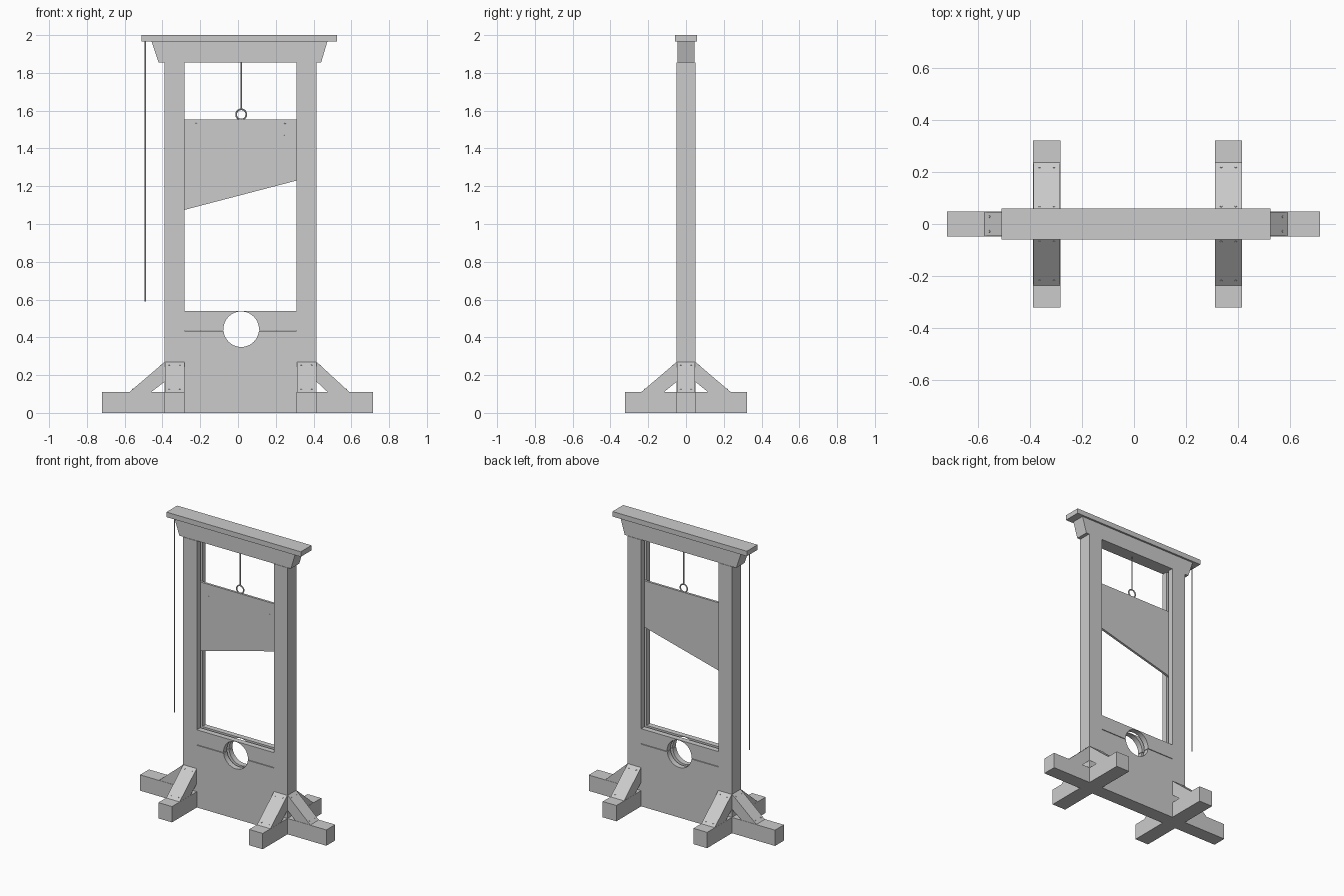
import bpy, bmesh, math
from mathutils import Vector, Matrix

if "Cube" in bpy.data.objects:
    bpy.data.objects.remove(bpy.data.objects["Cube"])


def finish(name, bm):
    bmesh.ops.recalc_face_normals(bm, faces=bm.faces[:])
    me = bpy.data.meshes.new(name)
    bm.to_mesh(me)
    bm.free()
    ob = bpy.data.objects.new(name, me)
    bpy.context.collection.objects.link(ob)
    return ob


def prism(name, pts, axis, lo, hi):
    """Extrude a 2D outline along an axis."""
    place = {'x': lambda a, b, t: (t, a, b),
             'y': lambda a, b, t: (a, t, b),
             'z': lambda a, b, t: (a, b, t)}[axis]
    bm = bmesh.new()
    face = bm.faces.new([bm.verts.new(place(a, b, lo)) for a, b in pts])
    ext = bmesh.ops.extrude_face_region(bm, geom=[face])
    move = Vector(place(0, 0, hi - lo))
    bmesh.ops.translate(bm, vec=move, verts=[v for v in ext['geom'] if isinstance(v, bmesh.types.BMVert)])
    return finish(name, bm)


def box(name, x0, x1, y0, y1, z0, z1):
    return prism(name, [(x0, y0), (x1, y0), (x1, y1), (x0, y1)], 'z', z0, z1)


def smooth(ob):
    bpy.ops.object.select_all(action='DESELECT')
    ob.select_set(True)
    bpy.context.view_layer.objects.active = ob
    bpy.ops.object.shade_smooth_by_angle(angle=math.radians(35))


def rope(name, x, z0, z1, r=0.004):
    smooth(prism(name, [(x + r * math.cos(k * math.pi / 6), r * math.sin(k * math.pi / 6))
                        for k in range(12)], 'z', z0, z1))


def cut(ob, cutter):
    mod = ob.modifiers.new("cut", 'BOOLEAN')
    mod.operation = 'DIFFERENCE'
    mod.solver = 'EXACT'
    mod.object = cutter
    cutter.hide_render = True
    cutter.hide_viewport = True


CX = 0.014                  # centre of the frame
IN, OUT = 0.297, 0.402      # inner and outer post faces
D = 0.049                   # half depth of the timbers
BASE = 0.11
nails = []                  # (position, normal)

# base beam and top
box("base_beam", -0.72, 0.715, -D, D, 0, BASE)
prism("top_beam", [(-0.42, 1.855), (0.44, 1.855), (0.473, 1.965), (-0.457, 1.965)], 'y', -0.046, 0.046)
box("top_cap", -0.51, 0.525, -0.059, 0.059, 1.965, 2.0)

for s, side, foot in ((-1, "left", -0.575), (1, "right", 0.59)):
    xi, xo = CX + s * IN, CX + s * OUT
    g = xi + s * 0.02
    mid = (xi + xo) / 2
    # post with a blade groove on its inner face
    prism(side + "_post", [(xi, -D), (xo, -D), (xo, D), (xi, D), (xi, 0.011),
                           (g, 0.011), (g, -0.011), (xi, -0.011)], 'z', BASE, 1.855)
    # side brace
    prism(side + "_side_brace", [(foot, BASE), (foot - s * 0.115, BASE), (xo, 0.165), (xo, 0.27)],
          'y', -D + 0.002, D - 0.002)
    a, b = Vector((foot, 0, BASE)), Vector((xo, 0, 0.27))
    n = Vector((s * (b.z - a.z), 0, abs(a.x - b.x))).normalized()
    nails += [(a.lerp(b, t) + Vector((0, w, 0)), n) for t in (0.1, 0.9) for w in (-0.028, 0.028)]
    # front and back feet with braces
    for f, end in ((-1, "front"), (1, "back")):
        y0, y1 = sorted((f * D, f * 0.322))
        box(f"{side}_{end}_foot", min(xi, xo), max(xi, xo), y0, y1, 0, BASE)
        prism(f"{side}_{end}_brace", [(f * 0.237, BASE), (f * 0.117, BASE), (f * D, 0.165), (f * D, 0.27)],
              'x', min(xi, xo) + 0.001, max(xi, xo) - 0.001)
        a, b = Vector((mid, f * 0.237, BASE)), Vector((mid, f * D, 0.27))
        n = Vector((0, f * (b.z - a.z), abs(a.y - b.y))).normalized()
        nails += [(a.lerp(b, t) + Vector((w, 0, 0)), n) for t in (0.1, 0.9) for w in (-0.028, 0.028)]
    # nails on the blade
    nails += [(Vector((CX + s * 0.235, -0.008, z)), Vector((0, -1, 0))) for z in (1.53, 1.47)]

# neck boards with a round hole and a slot for the blade
hole = prism("hole_cutter", [(CX + 0.003 + 0.094 * math.cos(k * math.pi / 24),
                              0.443 + 0.094 * math.sin(k * math.pi / 24)) for k in range(48)], 'y', -0.2, 0.2)
slot = box("slot_cutter", -0.5, 0.5, -0.011, 0.011, 0.33, 0.7)
for name, z0, z1 in (("lower_neck_board", BASE, 0.433), ("upper_neck_board", 0.437, 0.5405)):
    board = box(name, CX - IN, CX + IN, -D, D, z0, z1)
    cut(board, hole)
    cut(board, slot)

# slanted blade, its edges running in the grooves
e = IN + 0.015
prism("blade", [(CX - e, 1.071), (CX + e, 1.234), (CX + e, 1.554), (CX - e, 1.554)], 'y', -0.008, 0.008)

# ring and ropes
bpy.ops.mesh.primitive_torus_add(major_radius=0.027, minor_radius=0.0045, major_segments=32, minor_segments=10,
                                 location=(CX + 0.003, 0, 1.58), rotation=(math.pi / 2, 0, 0))
bpy.context.object.name = "blade_ring"
smooth(bpy.context.object)
rope("blade_rope", CX + 0.003, 1.606, 1.856)
rope("pull_rope", -0.49, 0.59, 1.966)

# nail heads
bm = bmesh.new()
for p, n in nails:
    m = Matrix.Translation(p) @ n.to_track_quat('Z', 'Y').to_matrix().to_4x4()
    bmesh.ops.create_cone(bm, cap_ends=True, segments=8, radius1=0.005, radius2=0.004, depth=0.004, matrix=m)
finish("nails", bm)
